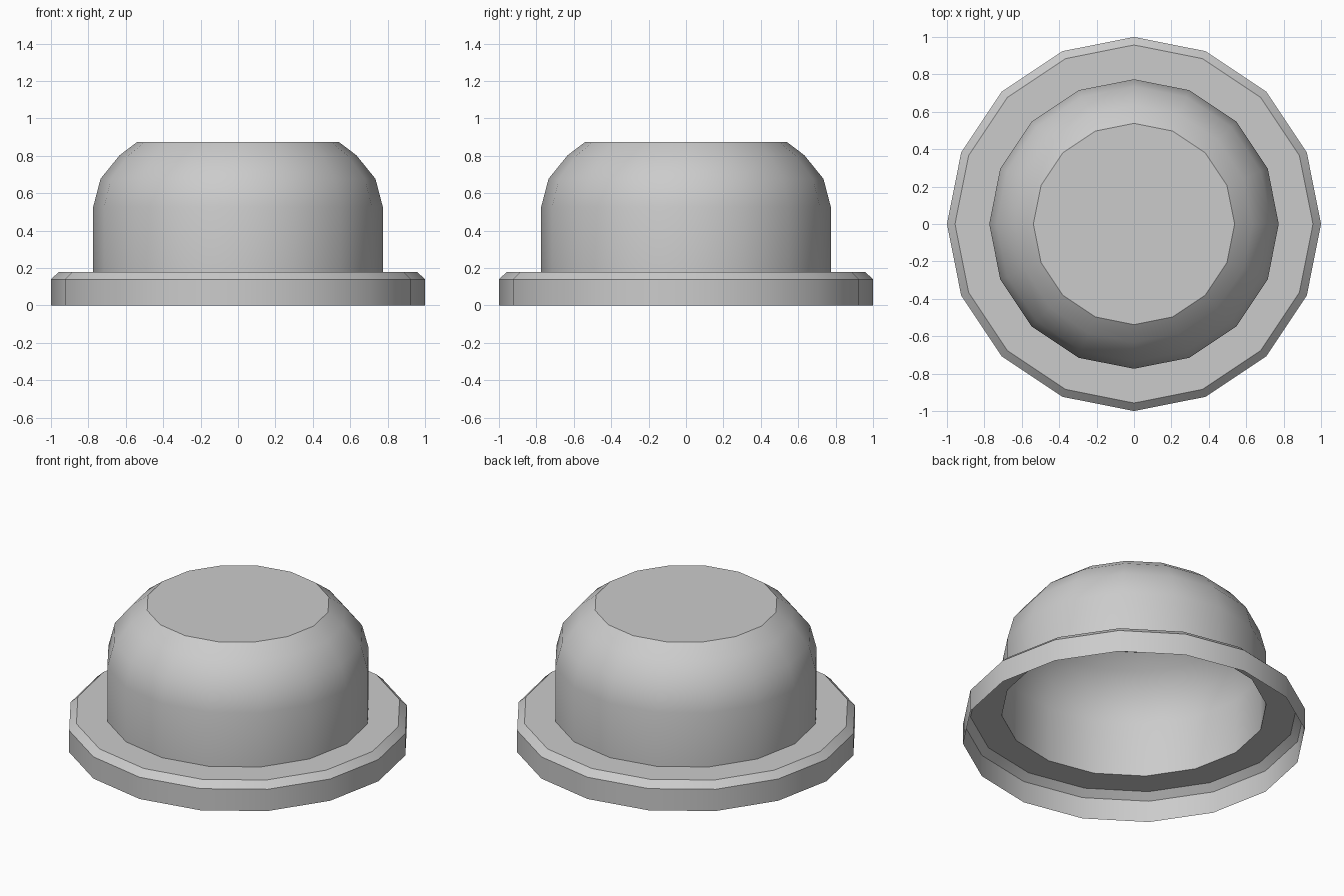
import bpy, bmesh, math
from math import radians

if "Cube" in bpy.data.objects:
    bpy.data.objects.remove(bpy.data.objects["Cube"])

SIDES = 16
# Half profile of the open shell (radius, height), from brim bottom to cap edge
PROFILE = [(1.0, 0.0), (1.0, 0.14), (0.957, 0.18), (0.774, 0.18),
           (0.774, 0.528), (0.735, 0.677), (0.633, 0.803), (0.538, 0.875)]

bm = bmesh.new()


def ring(r, z):
    return [bm.verts.new((r * math.cos(2 * math.pi * i / SIDES),
                          r * math.sin(2 * math.pi * i / SIDES), z))
            for i in range(SIDES)]


# Brim, wall and rounded shoulder, open underneath
rings = [ring(r, z) for r, z in PROFILE]
for low, high in zip(rings, rings[1:]):
    for i in range(SIDES):
        j = (i + 1) % SIDES
        bm.faces.new((low[i], low[j], high[j], high[i]))

# Flat top
bm.faces.new(rings[-1])

mesh = bpy.data.meshes.new("domed_cap")
bm.to_mesh(mesh)
bm.free()
cap = bpy.data.objects.new("domed_cap", mesh)
bpy.context.collection.objects.link(cap)

# Smooth round the sides, crisp at the brim and top
bpy.context.view_layer.objects.active = cap
cap.select_set(True)
bpy.ops.object.shade_smooth_by_angle(angle=radians(30))
